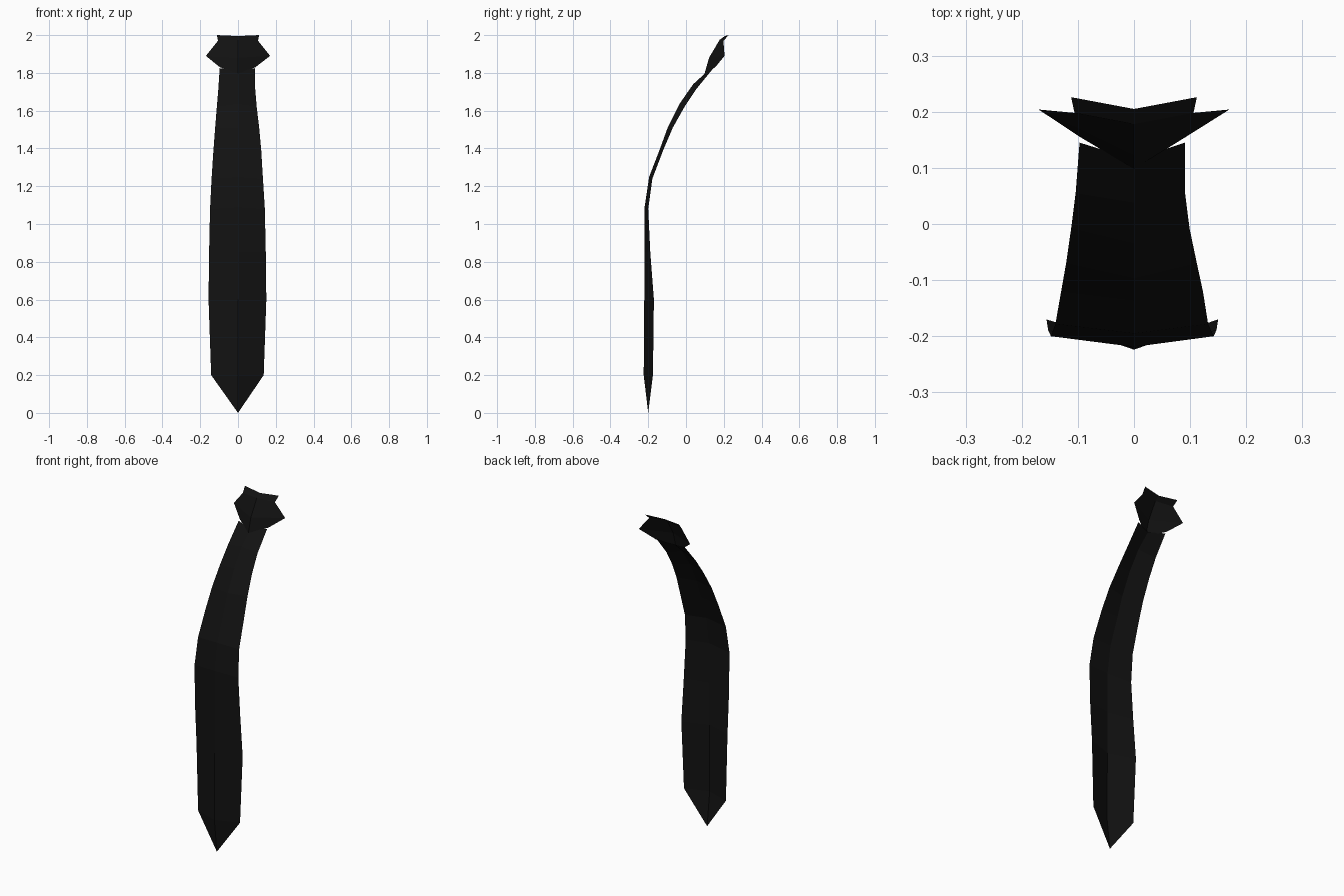
import bpy

mat = bpy.data.materials.new("black_cloth")
mat.diffuse_color = (0.006, 0.006, 0.006, 1)


def folded_sheet(name, rows, tip=None):
    """Cloth sheet creased down the middle.
    Each row: left x, right x, edge y, edge z, centre y, centre z."""
    verts, faces = [], []
    for xl, xr, ye, ze, yc, zc in rows:
        verts += [(xl, ye, ze), (0, yc, zc), (xr, ye, ze)]
    for r in range(len(rows) - 1):
        for c in range(2):
            a = r * 3 + c
            faces.append((a, a + 1, a + 4, a + 3))
    if tip:
        verts.append(tip)
        n = len(verts) - 1
        faces += [(n, 1, 0), (n, 2, 1)]
    mesh = bpy.data.meshes.new(name)
    mesh.from_pydata(verts, [], faces)
    mesh.materials.append(mat)
    ob = bpy.data.objects.new(name, mesh)
    bpy.context.collection.objects.link(ob)
    return ob


# Hanging blade, from the pointed end up to the knot
folded_sheet("blade", [
    (-0.142, 0.136, -0.175, 0.20, -0.224, 0.20),
    (-0.156, 0.150, -0.170, 0.60, -0.221, 0.60),
    (-0.153, 0.147, -0.189, 0.85, -0.219, 0.85),
    (-0.148, 0.142, -0.200, 1.08, -0.219, 1.09),
    (-0.140, 0.132, -0.178, 1.24, -0.195, 1.25),
    (-0.130, 0.123, -0.121, 1.39, -0.137, 1.40),
    (-0.121, 0.112, -0.070, 1.51, -0.097, 1.51),
    (-0.112, 0.099, -0.008, 1.62, -0.035, 1.635),
    (-0.104, 0.091, 0.055, 1.715, 0.038, 1.74),
    (-0.097, 0.091, 0.145, 1.825, 0.115, 1.81),
], tip=(0, -0.2, 0))

# Knot with flared corners
folded_sheet("knot", [
    (-0.096, 0.092, 0.155, 1.83, 0.098, 1.795),
    (-0.170, 0.170, 0.204, 1.89, 0.122, 1.88),
    (-0.106, 0.106, 0.198, 1.97, 0.178, 1.975),
    (-0.112, 0.112, 0.226, 2.00, 0.205, 1.995),
])
